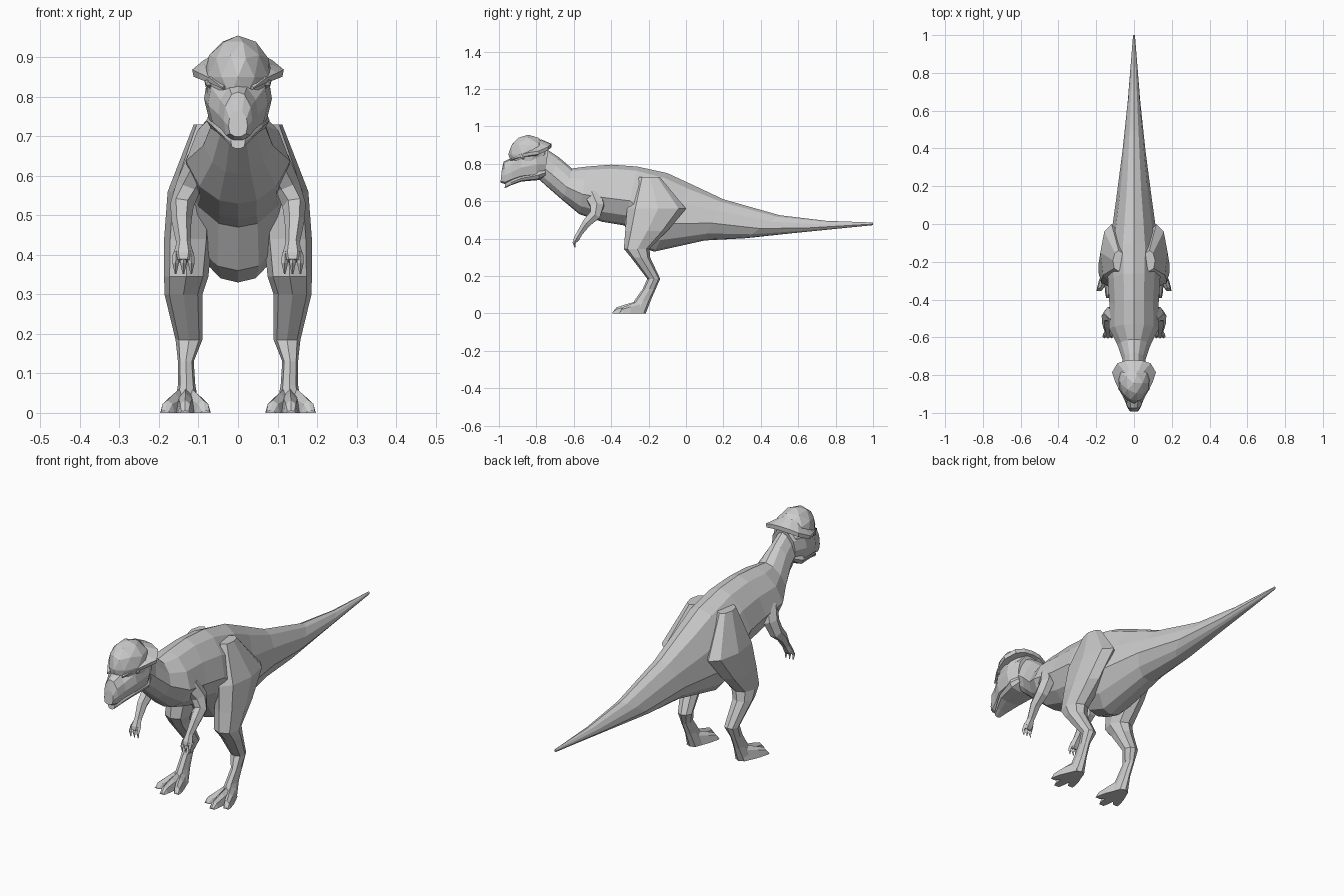
import bpy, bmesh
from math import sin, cos, pi
from mathutils import Vector


def finish(name, bm, mirror=False):
    bmesh.ops.recalc_face_normals(bm, faces=bm.faces)
    me = bpy.data.meshes.new(name)
    bm.to_mesh(me)
    bm.free()
    ob = bpy.data.objects.new(name, me)
    bpy.context.collection.objects.link(ob)
    if mirror:
        ob.modifiers.new("Mirror", 'MIRROR')
    return ob


def loft(name, rings, mirror=False):
    bm = bmesh.new()
    loops = [[bm.verts.new(p) for p in r] for r in rings]
    n = len(loops[0])
    for a, b in zip(loops, loops[1:]):
        for i in range(n):
            j = (i + 1) % n
            bm.faces.new((a[i], a[j], b[j], b[i]))
    bm.faces.new(loops[0])
    bm.faces.new(loops[-1][::-1])
    return finish(name, bm, mirror)


def spine_ring(yt, zt, yb, zb, w, shape):
    # symmetric section between a top point and a bottom point
    half = [(w * x, yb + (yt - yb) * t, zb + (zt - zb) * t) for t, x in shape]
    return half + [(-x, y, z) for x, y, z in half[::-1] if x > 1e-6]


def tube(name, pts, sides=6):
    # limb along points (x, y, z, half width, half depth)
    rings = []
    for k, p in enumerate(pts):
        a, b = pts[max(k - 1, 0)], pts[min(k + 1, len(pts) - 1)]
        d = (Vector(b[:3]) - Vector(a[:3])).normalized()
        u = Vector((1, 0, 0))
        u = (u - d * u.dot(d)).normalized()
        v = d.cross(u)
        rings.append([Vector(p[:3]) + u * p[3] * cos(2 * pi * i / sides)
                      + v * p[4] * sin(2 * pi * i / sides) for i in range(sides)])
    return loft(name, rings, True)


# neck, torso and tail in one skin
trunk = [(1, 0), (.93, .40), (.72, .78), (.42, 1), (.17, .74), (.03, .36), (0, 0)]
body = [(-.74, .875, -.79, .72, .058), (-.68, .835, -.74, .675, .062),
        (-.61, .775, -.66, .605, .088), (-.53, .785, -.57, .53, .132),
        (-.40, .795, -.45, .49, .130), (-.26, .785, -.33, .47, .138),
        (-.10, .75, -.26, .36, .145), (.03, .69, -.17, .33, .125),
        (.20, .61, .10, .39, .093), (.50, .525, .32, .402, .060),
        (.75, .495, .58, .43, .033), (1, .486, 1, .472, .005)]
loft("body", [spine_ring(*r, trunk) for r in body])

# skull with beak
face = [(1, 0), (.95, .45), (.7, .9), (.4, 1), (.1, .85), (0, .35), (0, 0)]
skull = [(-.985, .765, -.992, .70, .024), (-.975, .812, -.965, .69, .036),
         (-.935, .83, -.93, .705, .050), (-.885, .87, -.88, .72, .076),
         (-.80, .90, -.80, .725, .086), (-.735, .885, -.755, .735, .062)]
loft("skull", [spine_ring(*r, face) for r in skull])
jaw = [(-.965, .71, -.97, .669, .018), (-.94, .72, -.935, .685, .035),
       (-.88, .75, -.88, .705, .062), (-.79, .78, -.785, .713, .080),
       (-.75, .78, -.75, .735, .060)]
loft("lower_jaw", [spine_ring(*r, face) for r in jaw])

# thick skull dome
bm = bmesh.new()
bmesh.ops.create_icosphere(bm, subdivisions=2, radius=1)
for v in bm.verts:
    taper = 1 + .22 * v.co.y
    v.co = (v.co.x * .086 * taper, -.843 + v.co.y * .107, .85 + v.co.z * .105)
finish("dome", bm)

# bony shelf from the brow round the back of the head
path = [(.040, -.945, .822, .004), (.070, -.895, .842, .012), (.100, -.835, .855, .015),
        (.116, -.785, .862, .016), (.088, -.737, .885, .017), (.045, -.723, .897, .018),
        (0, -.720, .900, .018)]
shelf = []
for x, y, z, h in path:
    ix, iy = x * .55, -.84 + (y + .84) * .55
    shelf.append([(ix, iy, z + h + .012), (x, y, z + h * .4), (x * .97, y, z - h * .7),
                  (ix, iy, z - h * 1.6)])
loft("skull_shelf", shelf, True)

# eyes
bm = bmesh.new()
bmesh.ops.create_icosphere(bm, subdivisions=1, radius=.013)
bmesh.ops.translate(bm, verts=bm.verts, vec=(.072, -.872, .835))
finish("eye", bm, True)

# hind legs: z, front y, back y, inner x, outer x
leg = [(.73, -.25, -.14, .05, .112), (.56, -.315, .0, .06, .178),
       (.44, -.325, -.10, .065, .187), (.345, -.332, -.195, .075, .187),
       (.30, -.295, -.192, .09, .186), (.185, -.207, -.138, .09, .158),
       (.13, -.232, -.162, .112, .152), (.07, -.275, -.188, .108, .152),
       (.0, -.31, -.215, .095, .165)]
rings = []
for z, yf, yb, xi, xo in leg:
    cx, cy, rx, ry = (xi + xo) / 2, (yf + yb) / 2, (xo - xi) / 2, (yb - yf) / 2
    rings.append([(cx + rx * sx, cy + ry * sy, z) for sx, sy in
                  [(0, -1), (.75, -.72), (1, .05), (.65, .75), (0, 1), (-.65, .75),
                   (-1, .05), (-.75, -.72)]])
loft("hind_leg", rings, True)

# three toes per foot
for label, tx, ty in (("inner", .082, -.355), ("middle", .134, -.392), ("outer", .185, -.355)):
    rings = []
    for f, h, w in ((0, .075, .022), (.55, .05, .024), (.88, .032, .018), (1, .006, .013)):
        x, y = .132 + (tx - .132) * f, -.225 + (ty + .225) * f
        rings.append([(x - w, y, 0), (x + w, y, 0), (x + w * .7, y, h * .7),
                      (x, y, h), (x - w * .7, y, h * .7)])
    loft(label + "_toe", rings, True)

# arms and fingers
tube("arm", [(.095, -.50, .64, .035, .05), (.125, -.475, .575, .032, .042),
             (.142, -.488, .525, .030, .034), (.143, -.530, .485, .025, .026),
             (.138, -.568, .43, .018, .018), (.138, -.585, .40, .026, .018),
             (.138, -.592, .385, .020, .013)])
for label, x in (("inner", -.018), ("middle", 0), ("outer", .018)):
    tube(label + "_finger", [(.138 + x, -.583, .405, .009, .011),
                             (.138 + x * 1.1, -.598, .378, .008, .009),
                             (.138 + x * 1.1, -.594, .352, .002, .002)], 4)
